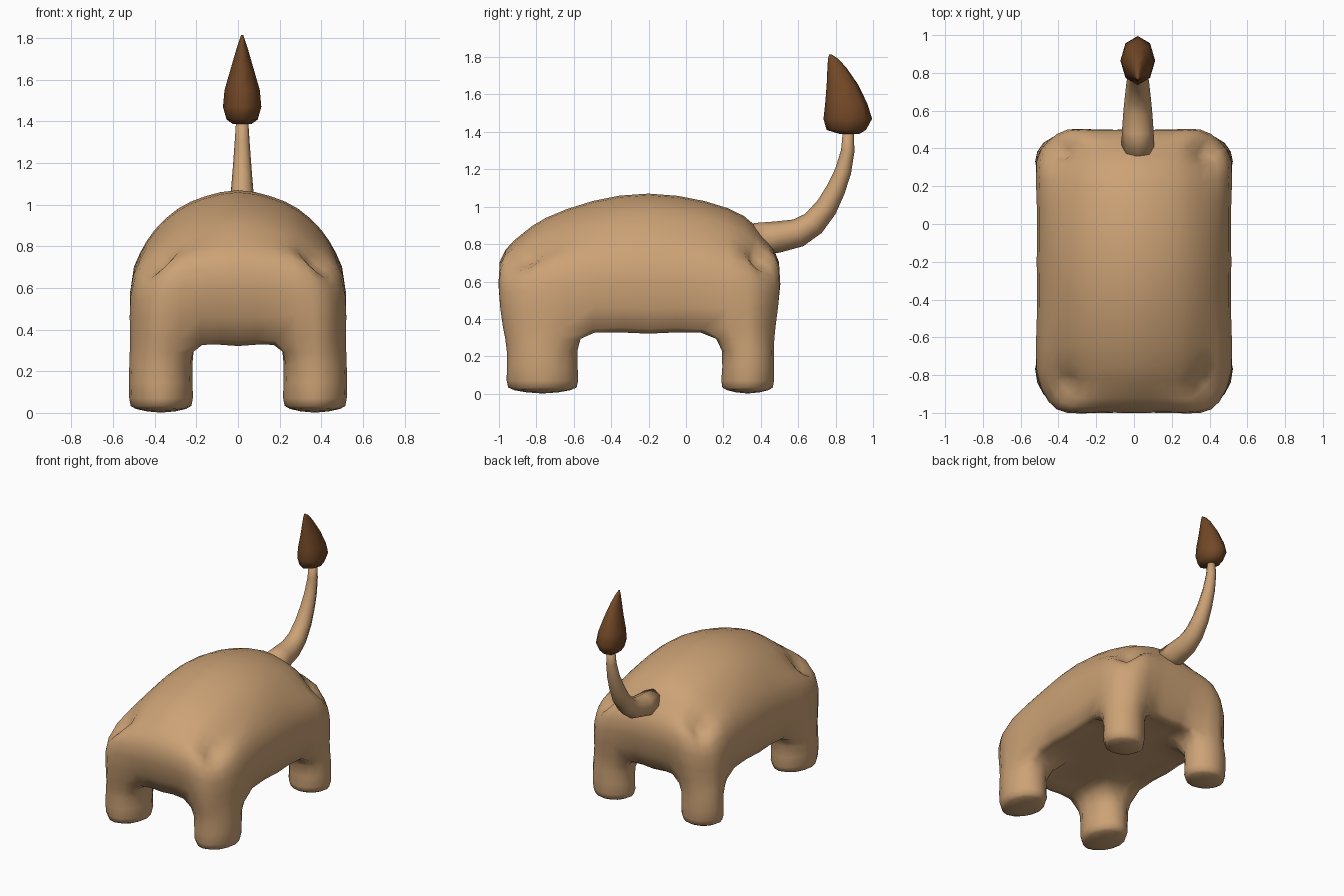
import bpy, bmesh, math
from mathutils import Vector

if "Cube" in bpy.data.objects:
    bpy.data.objects.remove(bpy.data.objects["Cube"])


def material(name, color):
    m = bpy.data.materials.new(name)
    m.diffuse_color = (*color, 1)
    m.use_nodes = True
    m.node_tree.nodes["Principled BSDF"].inputs["Base Color"].default_value = m.diffuse_color
    return m


tan = material("tan", (0.60, 0.36, 0.18))
brown = material("dark_brown", (0.17, 0.065, 0.02))


def finish(name, bm, mat):
    bmesh.ops.recalc_face_normals(bm, faces=bm.faces[:])
    for f in bm.faces:
        f.smooth = True
    me = bpy.data.meshes.new(name)
    bm.to_mesh(me)
    bm.free()
    me.materials.append(mat)
    ob = bpy.data.objects.new(name, me)
    bpy.context.collection.objects.link(ob)
    return ob


# Body with four legs: blocks of a 6 x 6 x 6 lattice, legs at the corners
def solid(i, j, k):
    if not (0 <= i < 6 and 0 <= j < 6 and 0 <= k < 6):
        return False
    return k >= 3 or (i in (0, 1, 4, 5) and j in (0, 1, 4, 5))


# Lattice lines per body layer: x distance from the middle, y front to back
XS = {3: (0, .18, .365, .52), 4: (0, .19, .35, .515),
      5: (0, .18, .33, .47), 6: (0, .16, .29, .40)}
YS = {3: (-.98, -.77, -.5, -.2, .09, .33, .48),
      4: (-1, -.77, -.5, -.2, .1, .33, .5),
      5: (-.965, -.77, -.5, -.2, .1, .33, .47),
      6: (-.87, -.75, -.5, -.2, .1, .31, .40)}
DROP_X = (0, .03, .09, .19)
DROP_Y = (.21, .13, .04, 0, .04, .12, .21)


def place(i, j, k):
    a, side = abs(i - 3), (1 if i >= 3 else -1)
    if k < 3:
        # rounded leg rings
        u, v = a - 2, (j - 1 if j < 3 else j - 5)
        cy, hy = (-.768, .19) if j < 3 else (.33, .14)
        f = (.8, 1, 1)[k] * (.7 if u and v else 1)
        z = (.02, .07, .23)[k] if u or v else 0
        return Vector((side * (.37 + u * .152 * f), cy + v * hy * f, z))
    x, y = XS[k][a], YS[k][j]
    on_x, on_y = a == 3, j in (0, 6)
    corner = on_x and on_y
    if k == 3:
        # belly and arches between the legs
        z = .36 if (on_x or on_y) else .34
        if on_x and j in (2, 3, 4):
            x, z = .47, .345
        if on_y and a < 2:
            y, z = (-.91 if j == 0 else .42), .345
    elif k == 6:
        # domed back
        z = .70 if corner else 1.07 - DROP_X[a] - DROP_Y[j]
    else:
        drop = .2 if corner else (DROP_Y[j] if on_x else DROP_X[a])
        z = .60 - .3 * drop if k == 4 else .77 - .6 * drop
    if corner:
        x, y = x * .88, -.25 + (y + .25) * .92
    return Vector((side * x, y, z))


bm = bmesh.new()
verts, target = {}, {}


def lattice_vert(p):
    if p not in verts:
        verts[p] = bm.verts.new(place(*p))
        target[verts[p]] = place(*p)
    return verts[p]


for i in range(6):
    for j in range(6):
        for k in range(6):
            if not solid(i, j, k):
                continue
            for axis in range(3):
                for step in (0, 1):
                    n = [i, j, k]
                    n[axis] += 1 if step else -1
                    if solid(*n):
                        continue
                    quad = []
                    for s, t in ((0, 0), (1, 0), (1, 1), (0, 1)):
                        p = [i, j, k]
                        p[axis] += step
                        p[(axis + 1) % 3] += s
                        p[(axis + 2) % 3] += t
                        quad.append(lattice_vert(tuple(p)))
                    bm.faces.new(quad)


# Adjust the cage so that its subdivision surface passes through the points
def limit(v):
    n = len(v.link_edges)
    total = v.co * (n * n)
    for e in v.link_edges:
        total += e.other_vert(v).co * 4
    for f in v.link_faces:
        vs = list(f.verts)
        total += vs[(vs.index(v) + 2) % 4].co
    return total / (n * (n + 5))


for _ in range(8):
    moves = [(v, target[v] - limit(v)) for v in bm.verts]
    for v, d in moves:
        v.co += d
body = finish("body_with_legs", bm, tan)
sub = body.modifiers.new("smooth", 'SUBSURF')
sub.levels = sub.render_levels = 1


# Closed tube through rings of (centre, x radius, second axis vector)
def loft(name, sections, mat, sides=8):
    bm = bmesh.new()
    rings = []
    for centre, rx, axis in sections:
        ring = []
        for s in range(sides):
            t = 2 * math.pi * s / sides
            ring.append(bm.verts.new(centre + Vector((rx * math.cos(t), 0, 0)) + axis * math.sin(t)))
        rings.append(ring)
    for r0, r1 in zip(rings, rings[1:]):
        for s in range(sides):
            t = (s + 1) % sides
            bm.faces.new((r0[s], r0[t], r1[t], r1[s]))
    bm.faces.new(rings[0])
    bm.faces.new(rings[-1])
    return finish(name, bm, mat)


# Curved tail: y, z, radius along the path
MID = .02
path = [(.37, .825, .088), (.49, .838, .084), (.60, .86, .076), (.68, .91, .068),
        (.75, .995, .06), (.80, 1.09, .052), (.84, 1.19, .044), (.865, 1.30, .036),
        (.868, 1.42, .028)]
sections = []
for n, (y, z, r) in enumerate(path):
    y0, z0, _ = path[max(n - 1, 0)]
    y1, z1, _ = path[min(n + 1, len(path) - 1)]
    tangent = Vector((0, y1 - y0, z1 - z0)).normalized()
    sections.append((Vector((MID, y, z)), r, Vector((0, -tangent.z, tangent.y)) * r))
loft("tail", sections, tan)

# Pointed tuft: z, y centre, y radius, x radius
tuft = [(1.388, .875, .05, .045), (1.41, .857, .105, .075), (1.47, .865, .13, .092),
        (1.55, .857, .113, .085), (1.65, .837, .085, .056), (1.74, .808, .052, .03),
        (1.79, .787, .028, .014), (1.815, .772, .006, .005)]
loft("tail_tuft", [(Vector((MID, y, z)), rx, Vector((0, ry, 0))) for z, y, ry, rx in tuft], brown)
